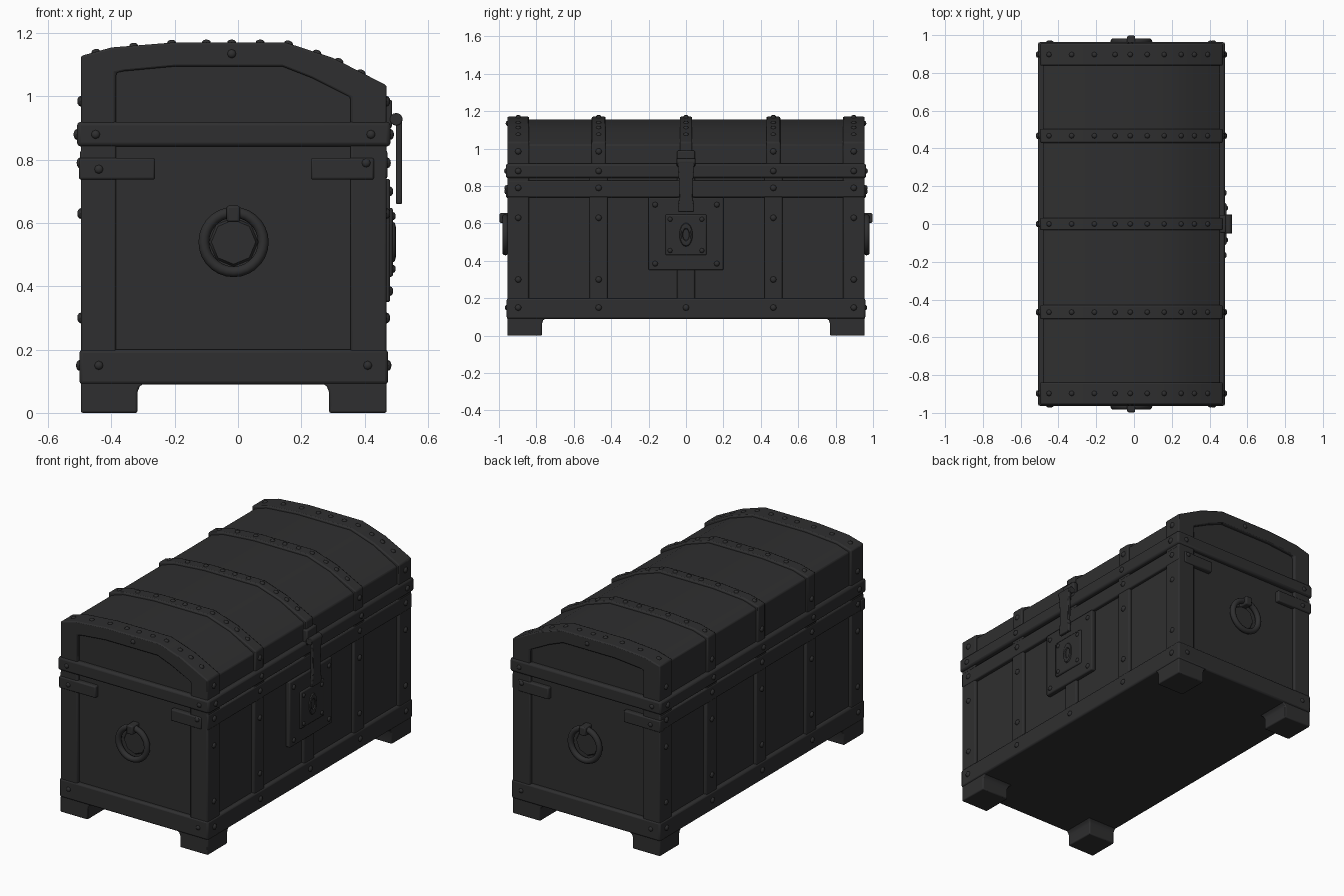
import bpy, bmesh, math
from mathutils import Matrix, Vector

if "Cube" in bpy.data.objects:
    bpy.data.objects.remove(bpy.data.objects["Cube"])

X0, X1, Y, D = -0.497, 0.47, 0.955, 0.02     # outer faces and recess depth

iron = bpy.data.materials.new("charcoal")
iron.diffuse_color = (0.028, 0.028, 0.029, 1)
iron.use_nodes = True
iron.node_tree.nodes["Principled BSDF"].inputs["Base Color"].default_value = iron.diffuse_color


def finish(name, bm, bevel=0.007):
    bmesh.ops.recalc_face_normals(bm, faces=bm.faces)
    me = bpy.data.meshes.new(name)
    bm.to_mesh(me)
    bm.free()
    me.materials.append(iron)
    ob = bpy.data.objects.new(name, me)
    bpy.context.collection.objects.link(ob)
    bpy.ops.object.select_all(action='DESELECT')
    ob.select_set(True)
    bpy.context.view_layer.objects.active = ob
    bpy.ops.object.shade_smooth_by_angle(angle=math.radians(40))
    if bevel:
        m = ob.modifiers.new("soft_edges", 'BEVEL')
        m.width, m.segments, m.limit_method = bevel, 2, 'ANGLE'
        m.angle_limit = math.radians(40)
    return ob


def boxes(name, specs, bevel=0.007):
    """One mesh of boxes given as (x0, x1, y0, y1, z0, z1)."""
    bm = bmesh.new()
    for a, b, c, d, e, f in specs:
        mat = Matrix.Translation(((a + b) / 2, (c + d) / 2, (e + f) / 2))
        bmesh.ops.create_cube(bm, size=1, matrix=mat @ Matrix.Diagonal((b - a, d - c, f - e, 1)))
    return finish(name, bm, bevel)


def loft(bm, loops, closed=False):
    """Skin equal-length loops; closed joins the last loop to the first, else caps."""
    vs = [[bm.verts.new(p) for p in lp] for lp in loops]
    n = len(vs[0])
    pairs = list(zip(vs, vs[1:])) + ([(vs[-1], vs[0])] if closed else [])
    for a, b in pairs:
        for i in range(n):
            j = (i + 1) % n
            bm.faces.new((a[i], a[j], b[j], b[i]))
    if not closed:
        bm.faces.new(vs[0])
        bm.faces.new(vs[-1])


def arch(bm, outer, inner, y0, y1):
    """Strip between two open outlines in the xz plane, y0 to y1 deep."""
    loft(bm, [[(o[0], y0, o[1]), (o[0], y1, o[1]), (i[0], y1, i[1]), (i[0], y0, i[1])]
              for o, i in zip(outer, inner)])


# Lid outline (band surface), slightly higher at the back
P = [(X0, 0.90), (X0, 1.128), (-0.40, 1.155), (-0.2, 1.171), (0.15, 1.171),
     (0.30, 1.122), (X1, 1.035), (X1, 0.90)]


def inset(pts, d):
    return [(x + d * (1 if x < -0.45 else -1 if x > 0.45 else 0),
             z - (d if 0.95 < z else 0)) for x, z in pts]


# Body core, lid core
boxes("body_core", [(X0 + D, X1 - D, -Y + D, Y - D, 0.09, 0.92)])
bm = bmesh.new()
core = inset(P, 0.014)
loft(bm, [[(x, y, z) for x, z in core] for y in (-Y + D, Y - D)])
finish("lid_core", bm)

# Lid bands and framed lid ends
bm = bmesh.new()
for y, w in ((0, 0.033), (0.467, 0.037), (-0.467, 0.037), (0.897, 0.058), (-0.897, 0.058)):
    arch(bm, P, inset(P, 0.03), y - w, y + w)
finish("lid_bands", bm)
panel = [(-0.385, 0.90), (-0.385, 1.075), (-0.36, 1.08), (-0.2, 1.095), (0.14, 1.095),
         (0.23, 1.06), (0.355, 0.998), (0.355, 0.90)]
bm = bmesh.new()
for s in (-1, 1):
    arch(bm, P, panel, s * (Y - 0.05), s * Y)
finish("lid_end_frames", bm)

# Lid belt, bottom rail and upper body rail
e = 0.012
boxes("lid_belt", [(X0 - e, X1 + e, -Y - 0.008, Y + 0.008, 0.842, 0.92)], 0.012)
r = 0.004
boxes("bottom_rail", [(X0 - r, X1 + r, -Y - r, Y + r, 0.09, 0.2)], 0.01)
boxes("upper_rail", [(X0 - 0.002, X0 + 0.05, -Y, Y, 0.74, 0.83),
                     (X1 - 0.05, X1 + 0.002, -Y, Y, 0.74, 0.83)])

# Corner posts and vertical straps on the long sides
specs = []
for s in (-1, 1):
    ys = sorted((s * (Y - 0.118), s * Y))
    specs += [(X0, -0.385, *ys, 0.1, 0.85), (0.355, X1, *ys, 0.1, 0.85)]
boxes("corner_posts", [(a, b, c, d, z0, z1) for a, b, c, d, z0, z1 in
                       [(X0, -0.385, -Y, -0.84, 0.1, 0.85), (0.355, X1, -Y, -0.84, 0.1, 0.85),
                        (X0, -0.385, 0.84, Y, 0.1, 0.85), (0.355, X1, 0.84, Y, 0.1, 0.85)]])
boxes("side_straps", [(a, b, y - 0.048, y + 0.048, 0.1, 0.85) for y in (-0.467, 0, 0.467)
                      for a, b in ((X0 + 0.001, X0 + 0.05), (X1 - 0.05, X1 - 0.001))])

# Short straps wrapping the upper corners of the ends
boxes("corner_straps", [(a, b, *sorted((s * 0.92, s * (Y + 0.007))), 0.737, 0.806)
                        for s in (-1, 1) for a, b in ((X0 - 0.006, -0.262), (0.23, X1 - 0.04))])

# Feet with a flared inner edge
bm = bmesh.new()
for s in (-1, 1):
    for xo, xi, d in ((X0, -0.318, 1), (X1, 0.288, -1)):
        loops = []
        for z, f in ((0, 0), (0.065, 0), (0.083, 0.007), (0.097, 0.024)):
            x, y = xi + d * f, s * (0.77 - f)
            loops.append([(xo, s * Y, z), (x, s * Y, z), (x, y, z), (xo, y, z)])
        loft(bm, loops)
finish("feet", bm, 0.006)

# Lock plate, inner plate and keyhole collar
boxes("lock_plate", [(X1 - D, 0.481, -0.2, 0.2, 0.35, 0.74)])
boxes("lock_inner_plate", [(0.47, 0.49, -0.11, 0.11, 0.43, 0.648)])


def ring(bm, centre, R, t, axis, seg=28, sides=10, stretch=1.0):
    """Torus around the x or y axis."""
    loops = []
    for i in range(seg):
        a = math.tau * i / seg
        lp = []
        for j in range(sides):
            b = math.tau * j / sides
            q = R + t * math.cos(b)
            u, v, w = q * math.cos(a), q * math.sin(a) * stretch, t * math.sin(b)
            lp.append(Vector((w, u, v) if axis == 'x' else (u, w, v)) + Vector(centre))
        loops.append(lp)
    loft(bm, loops, closed=True)


bm = bmesh.new()
ring(bm, (0.489, 0, 0.54), 0.026, 0.01, 'x', 16, 8, 1.8)
finish("keyhole_collar", bm, 0)

# Hasp: tapered hanging plate, knuckle and hinge leaf
bm = bmesh.new()
loft(bm, [[(0.499, -w, z), (0.519, -w, z), (0.519, w, z), (0.499, w, z)]
          for z, w in ((0.66, 0.042), (0.69, 0.044), (0.74, 0.036), (0.83, 0.038), (0.93, 0.046))])
finish("hasp_plate", bm, 0.005)
bm = bmesh.new()
bmesh.ops.create_cone(bm, cap_ends=True, segments=14, radius1=0.02, radius2=0.02, depth=0.1,
                      matrix=Matrix.Translation((0.5, 0, 0.928)) @ Matrix.Rotation(math.pi / 2, 4, 'X'))
finish("hasp_knuckle", bm, 0.003)
boxes("hasp_hinge_leaf", [(0.455, 0.487, -0.047, 0.047, 0.9, 0.99)])

# Ring handles with mounts and backing discs on both ends
bm = bmesh.new()
for s in (-1, 1):
    ring(bm, (-0.014, s * 0.966, 0.54), 0.094, 0.017, 'y')
finish("ring_handles", bm, 0)
boxes("ring_mounts", [(-0.036, 0.006, *sorted((s * 0.92, s * 0.997)), 0.603, 0.655) for s in (-1, 1)])
bm = bmesh.new()
for s in (-1, 1):
    bmesh.ops.create_cone(bm, cap_ends=True, segments=8, radius1=0.08, radius2=0.07, depth=0.016,
                          matrix=Matrix.Translation((-0.014, s * (Y - D + 0.004), 0.54))
                          @ Matrix.Rotation(s * -math.pi / 2, 4, 'X'))
finish("ring_backing_discs", bm, 0)

# Rivets on every band
bm = bmesh.new()


def rivet(pos, normal, r=0.017):
    rot = Vector(normal).to_track_quat('Z', 'Y').to_matrix().to_4x4()
    bmesh.ops.create_uvsphere(bm, u_segments=8, v_segments=6, radius=r,
                              matrix=Matrix.Translation(pos) @ rot @ Matrix.Diagonal((1, 1, 0.65, 1)))


bands = (-0.897, -0.467, 0, 0.467, 0.897)
for y in bands:
    for z, out in ((0.15, r), (0.30, 0), (0.63, 0), (0.79, 0.002), (0.88, e), (0.985, 0)):
        rivet((X0 - out, y, z), (-1, 0, 0))
        if y or z < 0.2:
            rivet((X1 + out, y, z), (1, 0, 0))
    # Along the lid arch, interpolated on the outline
    for x in (-0.45, -0.33, -0.21, -0.10, -0.02, 0.07, 0.16, 0.25, 0.32, 0.39):
        for (xa, za), (xb, zb) in zip(P[1:6], P[2:7]):
            if xa <= x < xb:
                z = za + (zb - za) * (x - xa) / (xb - xa)
                rivet((x, y, z), (za - zb, 0, xb - xa), 0.014)
for s in (-1, 1):
    for x, z, out in ((-0.02, 1.135, 0), (-0.44, 0.77, 0.007), (0.405, 0.79, 0.007), (-0.44, 0.15, r),
                      (0.41, 0.15, r), (-0.45, 0.88, 0.008), (0.42, 0.88, 0.008)):
        rivet((x, s * (Y + out), z), (0, s, 0), 0.014)
    for z in (0.385, 0.70):
        rivet((0.481, s * 0.165, z), (1, 0, 0), 0.015)
    for z in (0.455, 0.622):
        rivet((0.49, s * 0.085, z), (1, 0, 0), 0.013)
finish("rivets", bm, 0)
